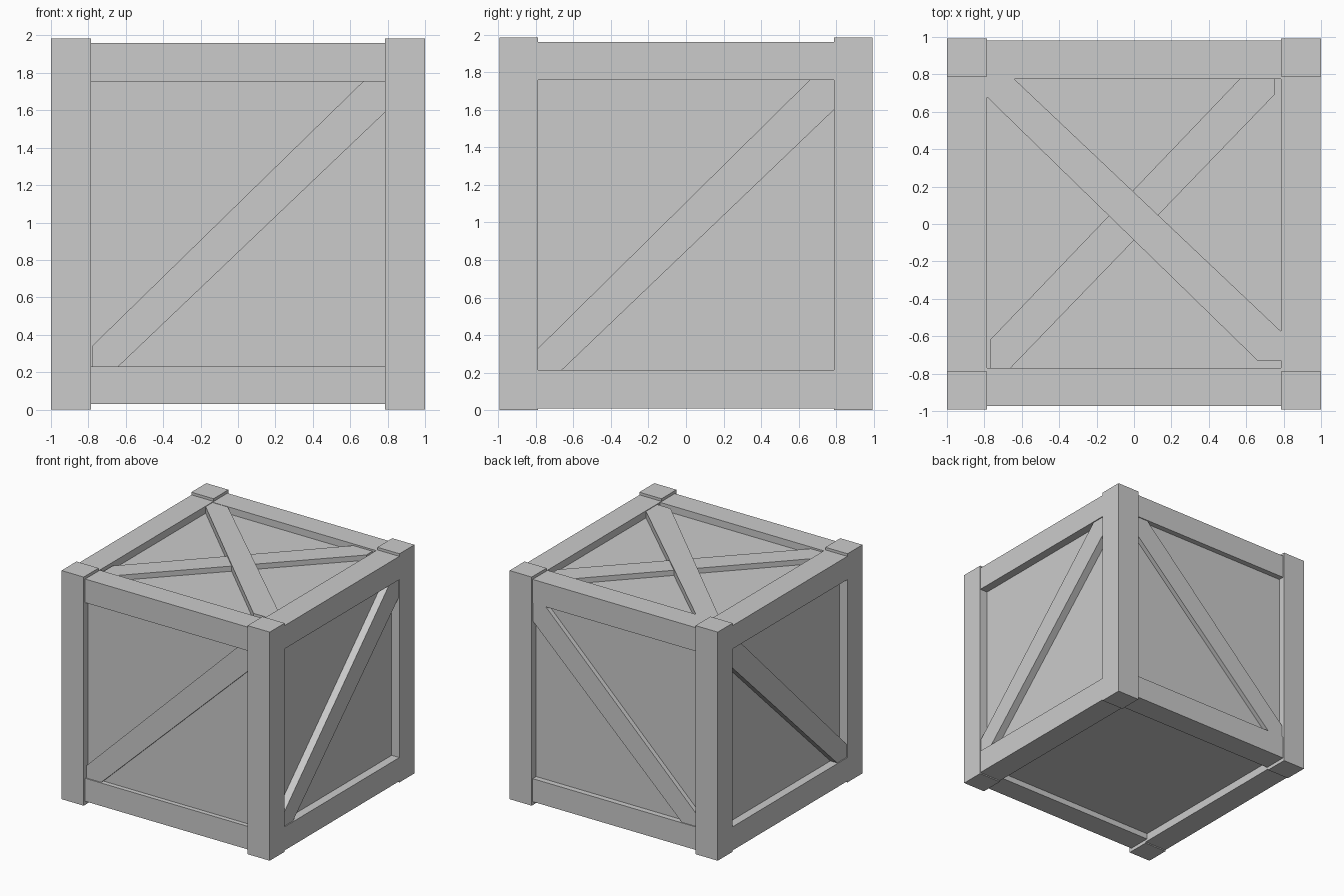
import bpy, bmesh
from mathutils import Vector

if "Cube" in bpy.data.objects:
    bpy.data.objects.remove(bpy.data.objects["Cube"])


def box(name, x0, x1, y0, y1, z0, z1):
    bm = bmesh.new()
    bmesh.ops.create_cube(bm, size=1)
    for v in bm.verts:
        v.co = Vector((x1 if v.co.x > 0 else x0,
                       y1 if v.co.y > 0 else y0,
                       z1 if v.co.z > 0 else z0))
    return finish(name, bm)


def prism(name, pts, axis, d0, d1):
    """Extrude a 2D outline between d0 and d1 along the given axis."""
    def place(u, v, d):
        return {'X': (d, u, v), 'Y': (u, d, v), 'Z': (u, v, d)}[axis]
    bm = bmesh.new()
    face = bm.faces.new([bm.verts.new(place(u, v, d0)) for u, v in pts])
    ext = bmesh.ops.extrude_face_region(bm, geom=[face])
    shift = Vector(place(0, 0, d1 - d0))
    for g in ext["geom"]:
        if isinstance(g, bmesh.types.BMVert):
            g.co += shift
    return finish(name, bm)


def finish(name, bm):
    bmesh.ops.recalc_face_normals(bm, faces=bm.faces)
    me = bpy.data.meshes.new(name)
    bm.to_mesh(me)
    bm.free()
    ob = bpy.data.objects.new(name, me)
    bpy.context.collection.objects.link(ob)
    return ob


# Recessed panels on all six sides
box("inner_panels", -0.925, 0.925, -0.932, 0.932, 0.08, 1.90)

# Corner posts
for sx, nx in ((-1, "left"), (1, "right")):
    for sy, ny in ((-1, "front"), (1, "back")):
        xs = sorted((sx * 0.787, sx * 1.0))
        ys = sorted((sy * 0.788, sy * 0.993))
        box(f"corner_post_{ny}_{nx}", *xs, *ys, 0.0, 1.985)

# Front and back rails sit slightly behind the posts
for y0, y1, n in ((-0.972, -0.77, "front"), (0.775, 0.98, "back")):
    box(f"bottom_rail_{n}", -0.787, 0.787, y0, y1, 0.03, 0.23)
    box(f"top_rail_{n}", -0.787, 0.787, y0, y1, 1.755, 1.96)

# Side rails are nearly flush with the posts
for x0, x1, n in ((-0.998, -0.787, "left"), (0.787, 0.998, "right")):
    box(f"bottom_rail_{n}", x0, x1, -0.788, 0.788, 0.01, 0.215)
    box(f"top_rail_{n}", x0, x1, -0.788, 0.788, 1.76, 1.962)

# Diagonal braces on the four walls
wall = [(-0.78, 0.34), (-0.78, 0.23), (-0.64, 0.23),
        (0.787, 1.59), (0.787, 1.755), (0.67, 1.755)]
side = [(-0.788, 0.33), (-0.788, 0.215), (-0.66, 0.215),
        (0.788, 1.60), (0.788, 1.76), (0.66, 1.76)]
prism("front_brace", wall, 'Y', -0.962, -0.90)
prism("back_brace", wall, 'Y', 0.90, 0.972)
prism("right_brace", side, 'X', 0.90, 0.99)
prism("left_brace", side, 'X', -0.99, -0.90)

# Crossed braces on the lid, one a little higher than the other
prism("lid_brace_upper",
      [(-0.787, 0.68), (-0.787, 0.775), (-0.64, 0.775),
       (0.787, -0.575), (0.787, -0.73), (0.66, -0.73)], 'Z', 1.88, 1.957)
prism("lid_brace_lower",
      [(-0.77, -0.62), (-0.77, -0.77), (-0.66, -0.77),
       (0.75, 0.69), (0.75, 0.775), (0.565, 0.775)], 'Z', 1.88, 1.945)
